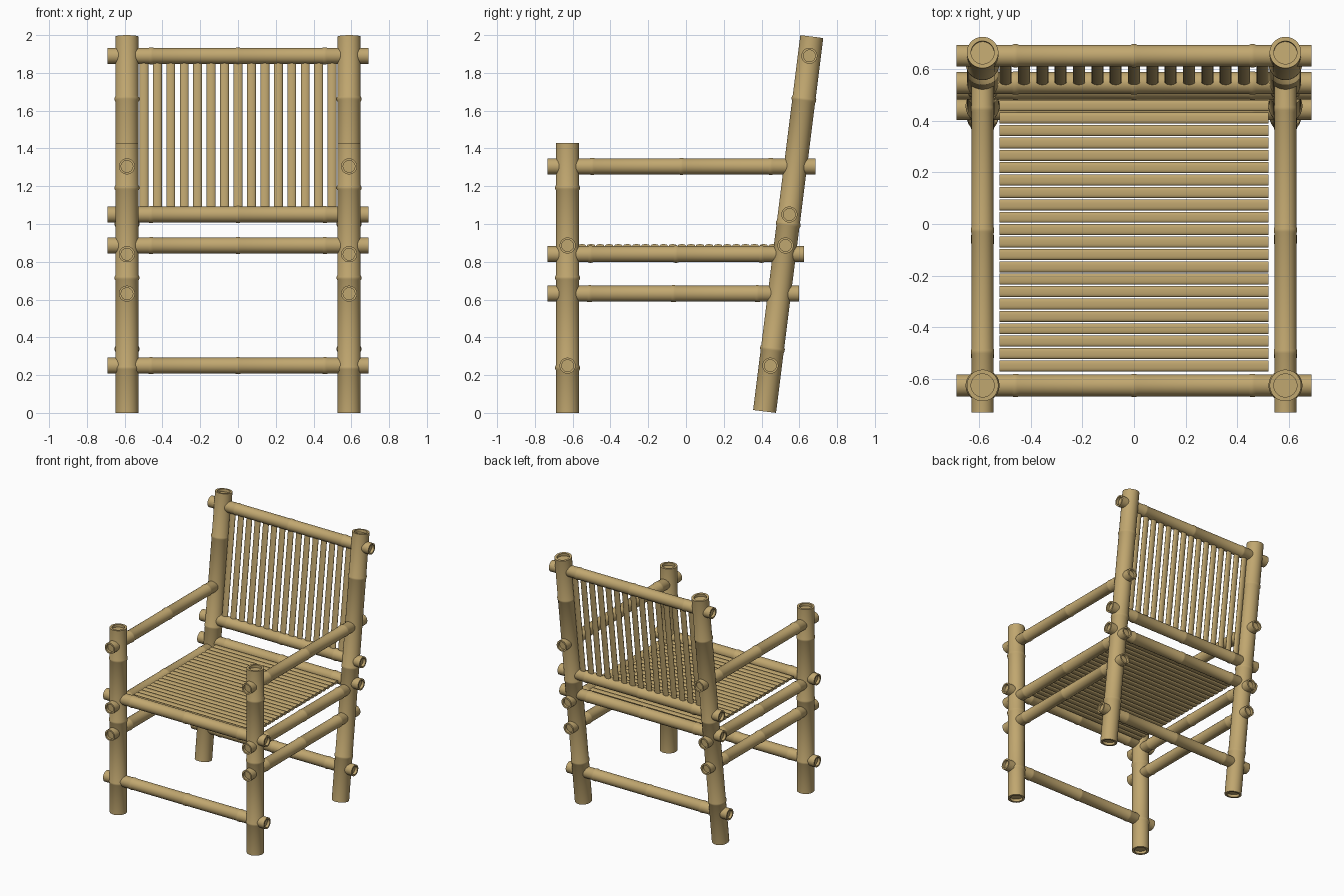
import bpy, bmesh, math
from mathutils import Vector

if "Cube" in bpy.data.objects:
    bpy.data.objects.remove(bpy.data.objects["Cube"])

mat = bpy.data.materials.new("bamboo tan")
mat.diffuse_color = (0.53, 0.385, 0.16, 1)
mat.use_nodes = True
mat.node_tree.nodes["Principled BSDF"].inputs["Base Color"].default_value = mat.diffuse_color

LEG_X, LEG_R, RAIL_R = 0.588, 0.0615, 0.0425
FRONT_Y = -0.627


def back_y(z):
    # centre line of the leaning back legs
    return 0.415 + 0.126 * z


def finish(bm, name):
    bmesh.ops.recalc_face_normals(bm, faces=bm.faces)
    me = bpy.data.meshes.new(name)
    bm.to_mesh(me)
    bm.free()
    me.materials.append(mat)
    ob = bpy.data.objects.new(name, me)
    bpy.context.collection.objects.link(ob)
    bpy.ops.object.select_all(action='DESELECT')
    ob.select_set(True)
    bpy.context.view_layer.objects.active = ob
    bpy.ops.object.shade_smooth_by_angle(angle=math.radians(40))
    return ob


def sweep(bm, a, b, rings, section, side):
    # rings: (distance along the axis, scale); section: 2D outline
    a, b = Vector(a), Vector(b)
    d = (b - a).normalized()
    u = Vector(side)
    v = d.cross(u).normalized()
    u = v.cross(d).normalized()
    loops = [[bm.verts.new(a + d * t + (u * p + v * q) * s) for p, q in section]
             for t, s in rings]
    n = len(section)
    for l0, l1 in zip(loops, loops[1:]):
        for i in range(n):
            j = (i + 1) % n
            bm.faces.new((l0[i], l0[j], l1[j], l1[i]))
    bm.faces.new(loops[0][::-1])
    bm.faces.new(loops[-1])


def outline(w, h, n, power=2.0):
    pts = []
    for i in range(n):
        t = 2 * math.pi * (i + 0.5) / n
        c, s = math.cos(t), math.sin(t)
        pts.append((w * math.copysign(abs(c) ** (2 / power), c),
                    h * math.copysign(abs(s) ** (2 / power), s)))
    return pts


def pole(name, a, b, r, side):
    # bamboo pole: recessed ends and three swollen nodes
    L = (Vector(b) - Vector(a)).length
    rings = [(0.02, 0.73), (0, 0.73), (0, 1)]
    for f in (1 / 6, 1 / 2, 5 / 6):
        for off, s in ((-0.014, 1), (-0.006, 1.07), (0.006, 1.07), (0.014, 1)):
            rings.append((f * L + off, s))
    rings += [(L, 1), (L, 0.73), (L - 0.02, 0.73)]
    bm = bmesh.new()
    sweep(bm, a, b, rings, outline(r, r, 32), side)
    finish(bm, name)


# legs and side rails, mirrored left and right
for label, x in (("left", -LEG_X), ("right", LEG_X)):
    pole(label + " front leg", (x, FRONT_Y, 0), (x, FRONT_Y, 1.43), LEG_R, (1, 0, 0))
    pole(label + " back leg", (x, back_y(0.0077), 0.0077),
         (x, back_y(1.992), 1.992), LEG_R, (1, 0, 0))
    for part, z in (("lower side rail", 0.631), ("seat side rail", 0.84), ("armrest", 1.305)):
        pole(label + " " + part, (x, FRONT_Y - 0.105, z),
             (x, back_y(z) + 0.105, z), RAIL_R, (1, 0, 0))

# cross rails
for part, y, z in (("front lower rail", FRONT_Y, 0.25),
                   ("front seat rail", FRONT_Y, 0.886),
                   ("back lower rail", back_y(0.25), 0.25),
                   ("back seat rail", back_y(0.886), 0.886),
                   ("backrest lower rail", back_y(1.05), 1.05),
                   ("backrest top rail", back_y(1.89), 1.89)):
    pole(part, (-0.69, y, z), (0.69, y, z), RAIL_R, (0, 1, 0))

# seat slats
bm = bmesh.new()
for i in range(22):
    y = -0.551 + 0.0481 * i
    sweep(bm, (-0.522, y, 0.882), (0.522, y, 0.882), [(0, 1), (1.044, 1)],
          outline(0.0215, 0.011, 16, 3.0), (0, 1, 0))
finish(bm, "seat slats")

# backrest slats
bm = bmesh.new()
for i in range(15):
    x = 0.0712 * (i - 7)
    a, b = Vector((x, back_y(1.05), 1.05)), Vector((x, back_y(1.89), 1.89))
    sweep(bm, a, b, [(0, 1), ((b - a).length, 1)], outline(0.024, 0.012, 16), (1, 0, 0))
finish(bm, "backrest slats")
